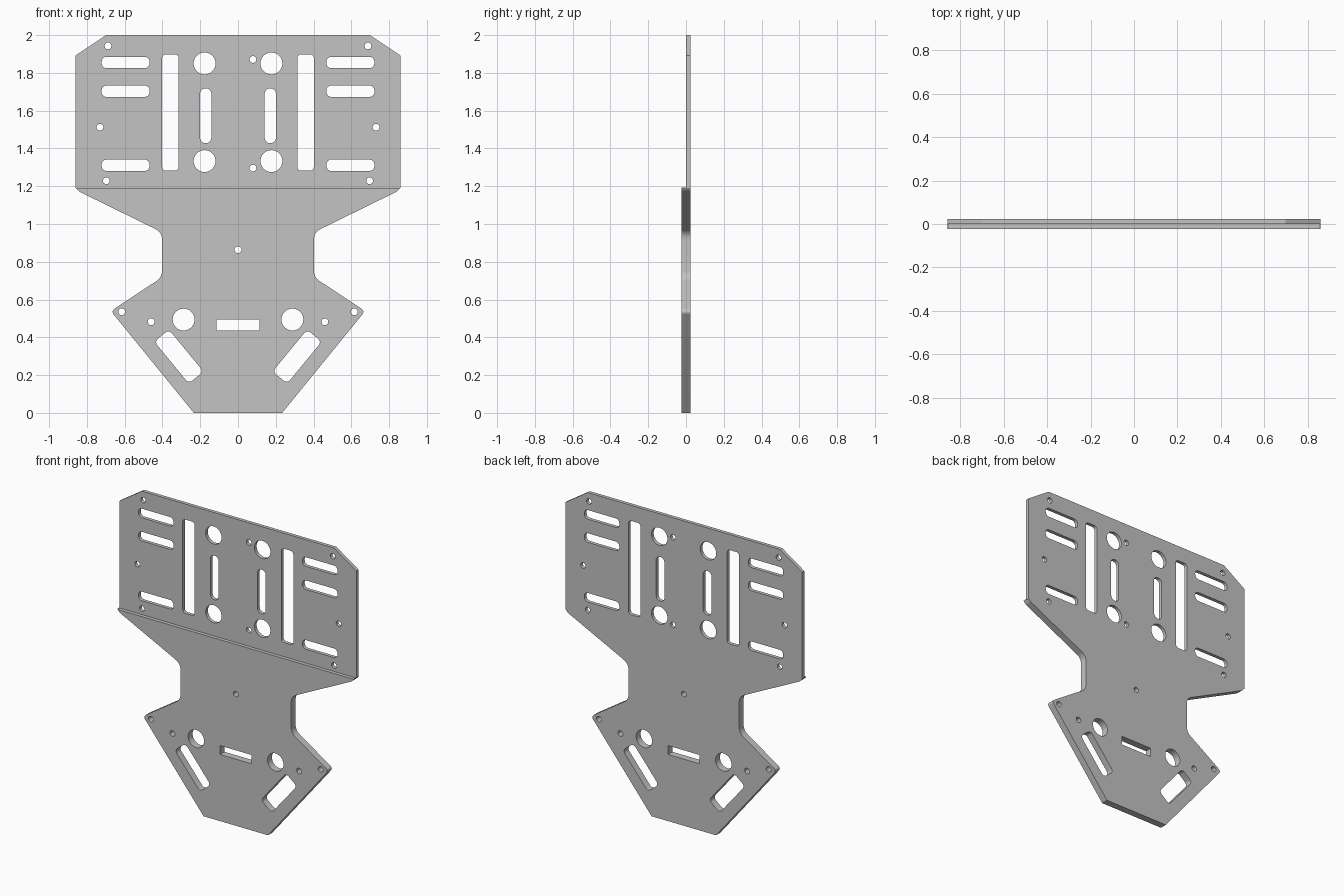
import bpy, bmesh
from math import sin, cos, pi, radians
from mathutils import Matrix, Vector

if "Cube" in bpy.data.objects:
    bpy.data.objects.remove(bpy.data.objects["Cube"], do_unlink=True)

metal = bpy.data.materials.new("light grey metal")
metal.use_nodes = True
grey = (0.55, 0.55, 0.55, 1)
metal.diffuse_color = grey
metal.node_tree.nodes["Principled BSDF"].inputs["Base Color"].default_value = grey


def circle(x, z, r, n=32):
    return [(x + r * cos(2 * pi * i / n), z + r * sin(2 * pi * i / n)) for i in range(n)]


def slot(x, z, w, h, r, angle=0):
    """Rounded rectangle, turned about its centre."""
    turn = Matrix.Rotation(radians(angle), 2)
    pts = []
    for k, (sx, sz) in enumerate([(1, 1), (-1, 1), (-1, -1), (1, -1)]):
        for i in range(7):
            a = (k + i / 6) * pi / 2
            p = turn @ Vector((sx * (w / 2 - r) + r * cos(a), sz * (h / 2 - r) + r * sin(a)))
            pts.append((x + p.x, z + p.y))
    return pts


def rounded(path):
    """Round each (x, z, radius) corner of an open path with a smooth bend."""
    out = []
    for i, (x, z, r) in enumerate(path):
        p = Vector((x, z))
        if r == 0:
            out.append((x, z))
            continue
        a = p + (Vector(path[i - 1][:2]) - p).normalized() * r
        b = p + (Vector(path[i + 1][:2]) - p).normalized() * r
        for t in [k / 6 for k in range(7)]:
            out.append(tuple(a * (1 - t) ** 2 + p * 2 * t * (1 - t) + b * t * t))
    return out


def flip(loop):
    return [(-x, z) for x, z in reversed(loop)]


def plate(name, half_outline, paired, single, y_front, y_back):
    """Mirror the half outline, cut the holes and give it thickness."""
    curve = bpy.data.curves.new(name, "CURVE")
    curve.dimensions = "2D"
    curve.fill_mode = "BOTH"
    curve.extrude = (y_back - y_front) / 2
    loops = [half_outline + flip(half_outline)] + single + paired + [flip(h) for h in paired]
    for loop in loops:
        spline = curve.splines.new("POLY")
        spline.points.add(len(loop) - 1)
        for point, (x, z) in zip(spline.points, loop):
            point.co = (x, z, 0, 1)
        spline.use_cyclic_u = True
    helper = bpy.data.objects.new(name + " helper", curve)
    bpy.context.collection.objects.link(helper)
    bpy.context.view_layer.update()
    mesh = bpy.data.meshes.new_from_object(
        helper.evaluated_get(bpy.context.evaluated_depsgraph_get()))
    bpy.data.objects.remove(helper)
    bpy.data.curves.remove(curve)
    # Stand the plate upright and weld walls to faces
    mesh.transform(Matrix.Translation((0, (y_front + y_back) / 2, 0))
                   @ Matrix.Rotation(pi / 2, 4, "X"))
    bm = bmesh.new()
    bm.from_mesh(mesh)
    bmesh.ops.remove_doubles(bm, verts=bm.verts, dist=0.0001)
    bmesh.ops.recalc_face_normals(bm, faces=bm.faces)
    bm.to_mesh(mesh)
    bm.free()
    mesh.materials.clear()
    mesh.materials.append(metal)
    obj = bpy.data.objects.new(name, mesh)
    bpy.context.collection.objects.link(obj)
    bpy.ops.object.select_all(action="DESELECT")
    obj.select_set(True)
    bpy.context.view_layer.objects.active = obj
    bpy.ops.object.shade_smooth_by_angle(angle=radians(30))


T = 0.023       # half the full thickness
SEAM = 1.19     # height where the plate steps thinner
BIG, SMALL = 0.058, 0.018

# Thin upper plate with slots and bolt holes
upper_holes = [slot(0.595, z, 0.254, 0.06, 0.026) for z in (1.855, 1.703, 1.311)]
upper_holes += [slot(0.358, 1.59, 0.087, 0.616, 0.02), slot(0.171, 1.573, 0.06, 0.29, 0.029)]
upper_holes += [circle(0.177, z, BIG) for z in (1.85, 1.333)]
upper_holes += [circle(x, z, SMALL) for x, z in ((0.688, 1.943), (0.731, 1.512), (0.697, 1.229))]
plate("upper_plate",
      [(0.859, SEAM), (0.859, 1.893), (0.698, 2)],
      upper_holes,
      [circle(0.079, z, SMALL) for z in (1.871, 1.296)],
      0, T)

# Thick lower plate with waist and tapered foot
lower_outline = rounded([(0.234, 0, 0), (0.673, 0.539, 0.025), (0.402, 0.718, 0.035),
                         (0.402, 0.956, 0.04), (0.85, 1.176, 0.02), (0.857, SEAM, 0)])
lower_holes = [circle(0.288, 0.494, BIG), circle(0.616, 0.535, SMALL),
               circle(0.46, 0.482, SMALL), slot(0.313, 0.298, 0.287, 0.1, 0.024, 50.5)]
plate("lower_plate", lower_outline, lower_holes,
      [circle(0, 0.864, SMALL), slot(0, 0.466, 0.228, 0.058, 0.001)],
      -T, T)
